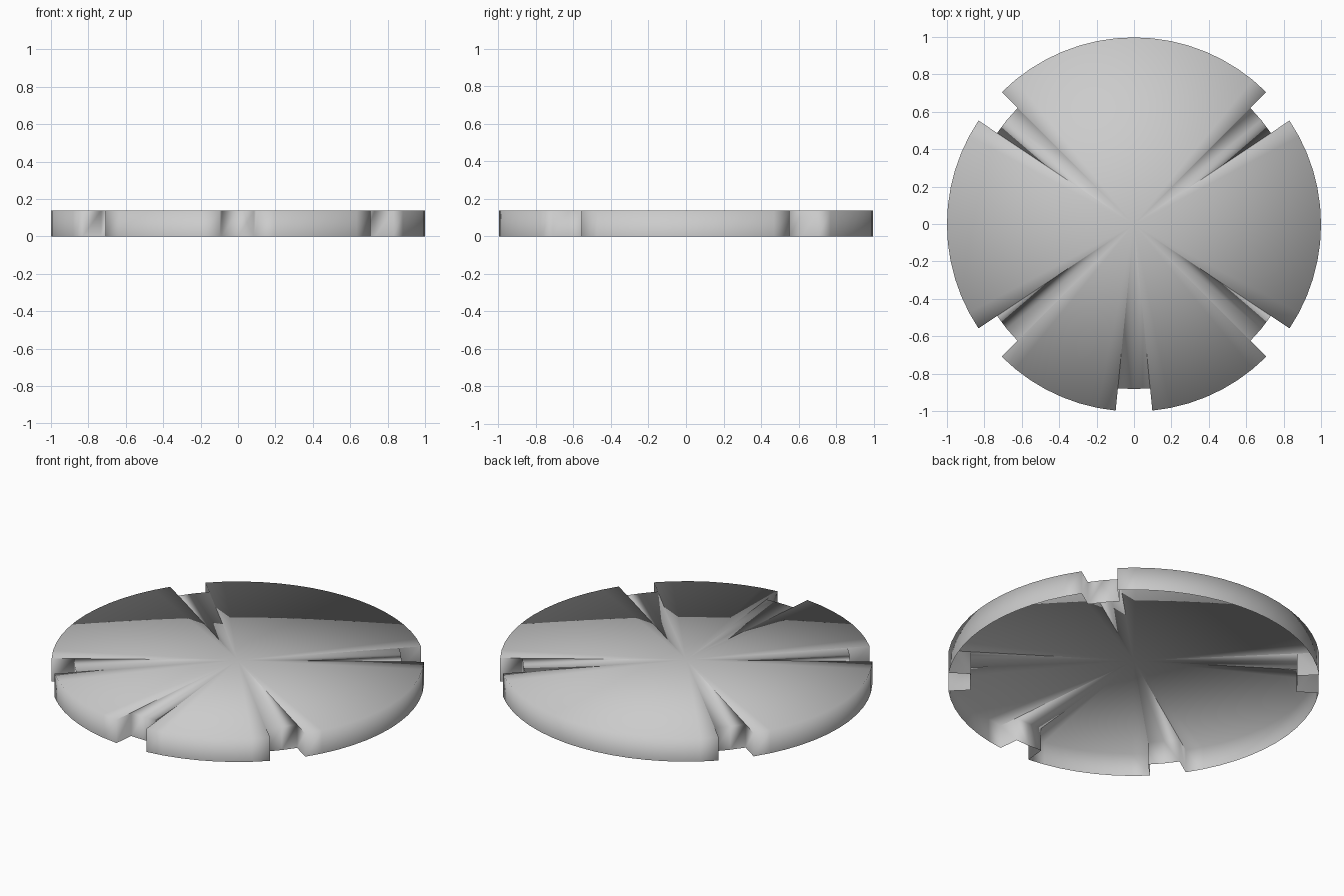
import bpy, bmesh
from math import pi, sin, cos

if "Cube" in bpy.data.objects:
    bpy.data.objects.remove(bpy.data.objects["Cube"])

SEGMENTS = 64          # rim divisions
HEIGHT = 0.138
R_OUT, R_IN = 1.0, 0.88
Y_SHIFT = -0.0025      # centres the bounding box
NOTCHES = [6, 24, 38, 47, 56]   # first rim step of each notch, each 2 steps wide


def polar(r, step):
    a = 2 * pi * step / SEGMENTS
    return r * cos(a), r * sin(a) + Y_SHIFT


# Outline: circle with radial notches cut into the rim
outline = []
for i in range(SEGMENTS):
    if i in NOTCHES:
        outline += [polar(R_OUT, i), polar(R_IN, i)]
    elif i - 1 in NOTCHES:
        outline.append(polar(R_IN, i))
    elif i - 2 in NOTCHES:
        outline += [polar(R_IN, i), polar(R_OUT, i)]
    else:
        outline.append(polar(R_OUT, i))

# Open-bottomed cap: top fan plus the rim wall, sharing vertices for soft shading
bm = bmesh.new()
centre = bm.verts.new((0, Y_SHIFT, HEIGHT))
top = [bm.verts.new((x, y, HEIGHT)) for x, y in outline]
low = [bm.verts.new((x, y, 0)) for x, y in outline]
for i in range(len(outline)):
    j = (i + 1) % len(outline)
    bm.faces.new((centre, top[i], top[j]))
    bm.faces.new((low[i], low[j], top[j], top[i]))
for f in bm.faces:
    f.smooth = True

mesh = bpy.data.meshes.new("notched_cap")
bm.to_mesh(mesh)
bm.free()
bpy.context.collection.objects.link(bpy.data.objects.new("notched_cap", mesh))
